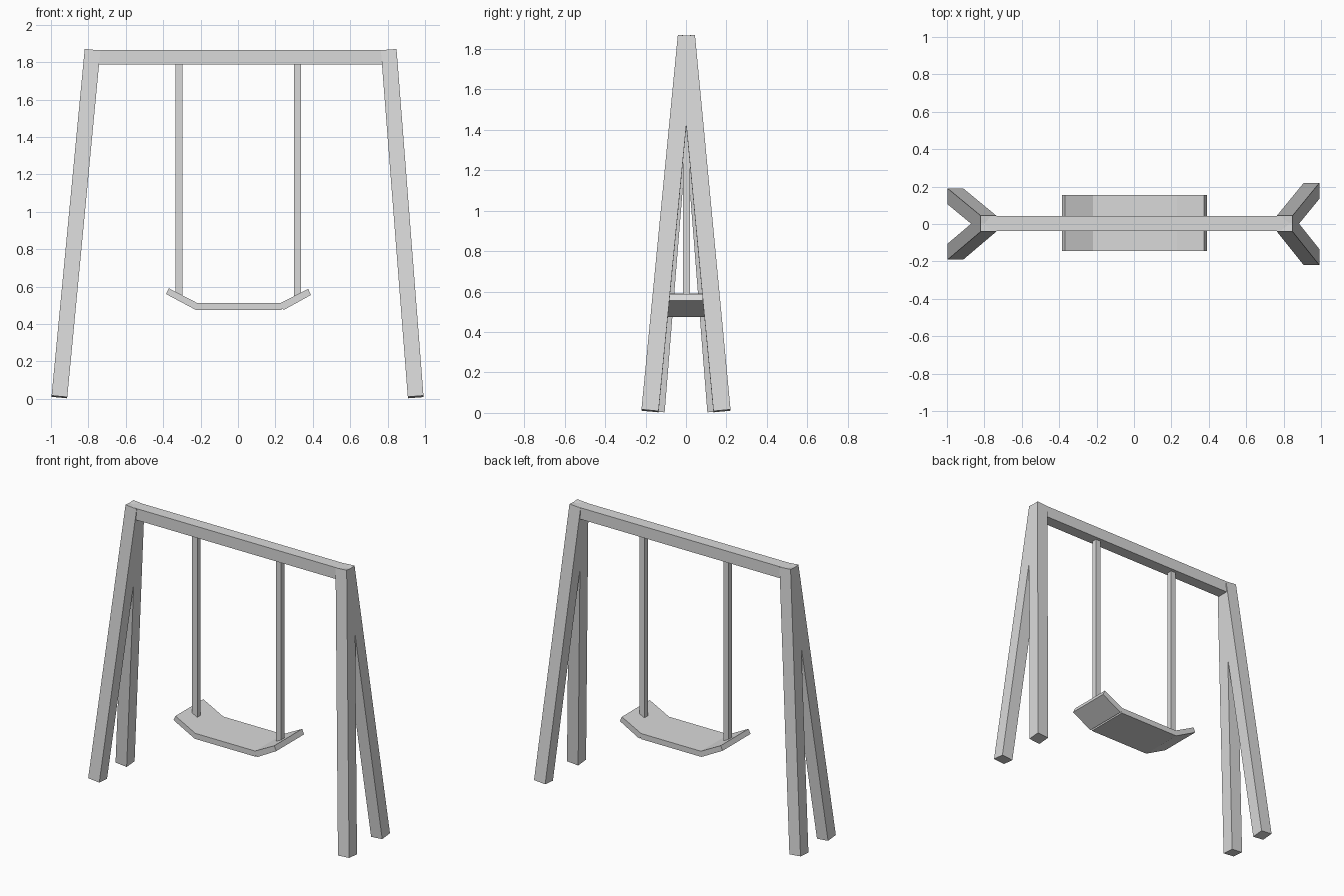
import bpy
import bmesh
from mathutils import Vector, Matrix

if "Cube" in bpy.data.objects:
    bpy.data.objects.remove(bpy.data.objects["Cube"], do_unlink=True)

grey = bpy.data.materials.new("light_grey")
grey.use_nodes = True
colour = (0.7, 0.7, 0.7, 1)
grey.diffuse_color = colour
grey.node_tree.nodes["Principled BSDF"].inputs["Base Color"].default_value = colour


def finish(name, bm):
    bmesh.ops.recalc_face_normals(bm, faces=bm.faces)
    mesh = bpy.data.meshes.new(name)
    bm.to_mesh(mesh)
    bm.free()
    mesh.materials.append(grey)
    obj = bpy.data.objects.new(name, mesh)
    bpy.context.collection.objects.link(obj)


def bar(name, start, end, width, depth):
    """Square-ended bar between two points; width runs along x when upright."""
    start, end = Vector(start), Vector(end)
    axis = (end - start).normalized()
    side = Vector((0, 1, 0)).cross(axis).normalized()
    back = axis.cross(side)
    turn = Matrix((side, back, axis)).transposed().to_4x4()
    size = Matrix.Diagonal((width, depth, (end - start).length, 1))
    bm = bmesh.new()
    bmesh.ops.create_cube(bm, size=1,
                          matrix=Matrix.Translation((start + end) / 2) @ turn @ size)
    finish(name, bm)


# Splayed legs, the left pair spread a little wider
for side, foot_x, top_x, spread in (("right", -0.955, -0.778, 0.148),
                                    ("left", 0.95, 0.806, 0.178)):
    for end, sign in (("front", -1), ("back", 1)):
        bar(f"{end}_{side}_leg", (foot_x, sign * spread, 0.01),
            (top_x, 0.002, 1.863), 0.084, 0.085)

# Top beam
bar("top_beam", (-0.81, 0.002, 1.826), (0.83, 0.002, 1.826), 0.078, 0.08)

# Hangers
for side, x in (("right", -0.315), ("left", 0.318)):
    bar(f"{side}_hanger", (x, 0.002, 0.55), (x, 0.002, 1.80), 0.038, 0.036)

# Seat board with raised ends, extruded front to back
profile = [(-0.385, 0.56), (-0.225, 0.475), (0.232, 0.475), (0.235, 0.485),
           (0.245, 0.475), (0.39, 0.555), (0.375, 0.588), (0.23, 0.513),
           (-0.22, 0.513), (-0.37, 0.591)]
bm = bmesh.new()
face = bm.faces.new([bm.verts.new((x, -0.145, z)) for x, z in profile])
sweep = bmesh.ops.extrude_face_region(bm, geom=[face])
bmesh.ops.translate(bm, vec=(0, 0.3, 0),
                    verts=[v for v in sweep["geom"] if isinstance(v, bmesh.types.BMVert)])
finish("seat", bm)
